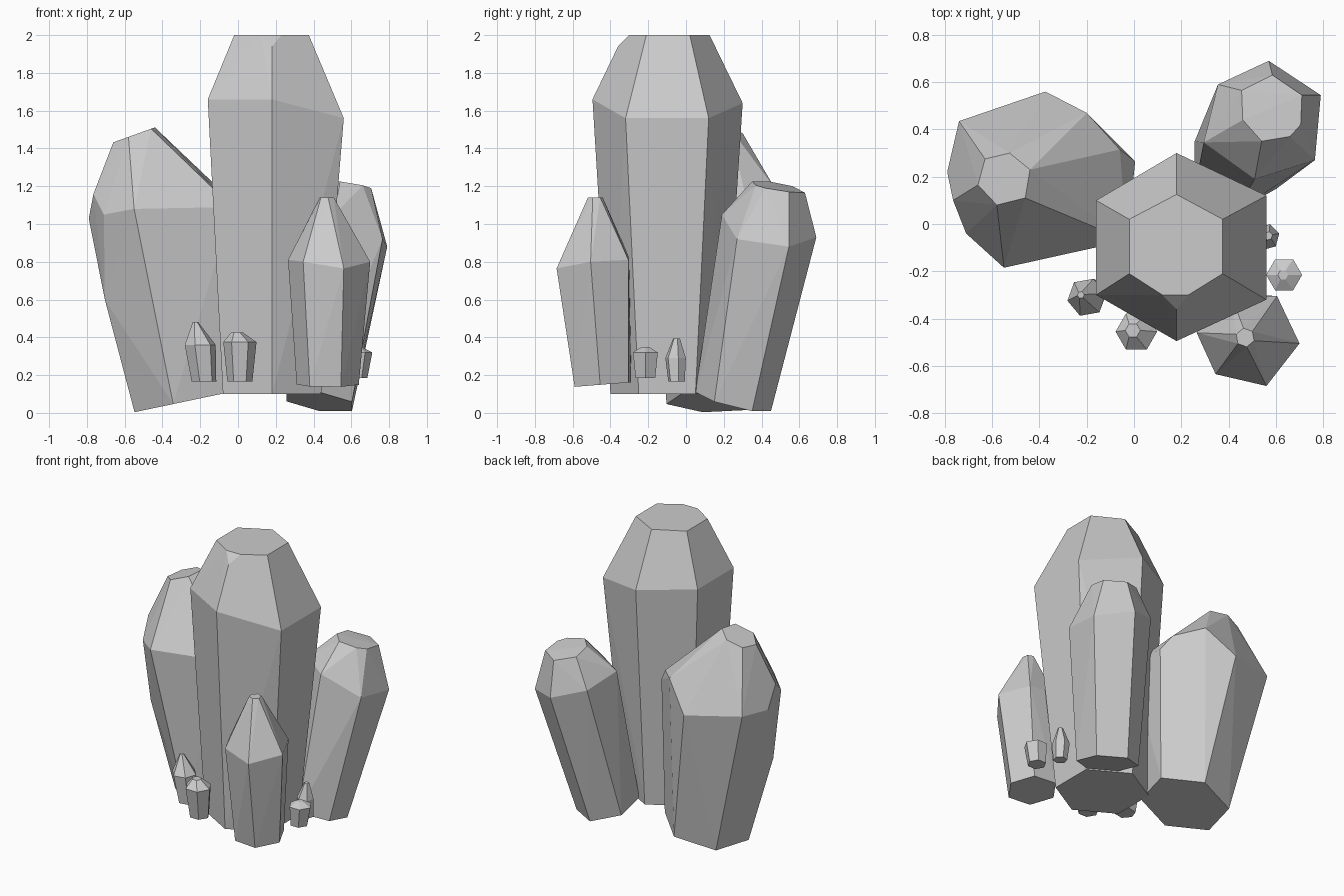
import bpy, bmesh
from math import sin, cos, radians
from mathutils import Vector


def ring(x, y, z, r, start=30, lean=(0, 0)):
    """Six-sided ring; lean is the axis tilt, so the ring sits square to it."""
    pts = []
    for i in range(6):
        a = radians(start + 60 * i)
        dx, dy = r * cos(a), r * sin(a)
        pts.append((x + dx, y + dy, z - lean[0] * dx - lean[1] * dy))
    return pts


def crystal(name, *rings):
    """Faceted crystal: the flat-sided skin around its base, shoulder and tip."""
    bm = bmesh.new()
    for ring_pts in rings:
        for p in ring_pts:
            bm.verts.new(Vector(p))
    bmesh.ops.convex_hull(bm, input=bm.verts[:])
    loose = [v for v in bm.verts if not v.link_faces]
    bmesh.ops.delete(bm, geom=loose, context='VERTS')
    bmesh.ops.dissolve_limit(bm, angle_limit=radians(2),
                             verts=bm.verts[:], edges=bm.edges[:])
    bmesh.ops.recalc_face_normals(bm, faces=bm.faces[:])
    me = bpy.data.meshes.new(name)
    bm.to_mesh(me)
    bm.free()
    ob = bpy.data.objects.new(name, me)
    bpy.context.collection.objects.link(ob)
    return ob


# Tall central crystal, with one chipped corner at the flat tip
crystal("main_crystal",
        ring(0.18, -0.10, 0.10, 0.30),
        [(0.18, 0.30, 1.64), (0.56, 0.12, 1.56), (0.56, -0.32, 1.56),
         (0.18, -0.495, 1.66), (-0.16, -0.30, 1.66), (-0.16, 0.10, 1.66)],
        [(0.18, 0.125, 2), (0.375, 0.02, 2), (0.375, -0.21, 2), (0.23, -0.30, 2),
         (0.12, -0.30, 2), (-0.02, -0.21, 2), (-0.02, 0.02, 2), (0.18, -0.36, 1.94)])

# Broad crystal leaning left, shoulder worn into extra facets
left_tip = [(-0.63, 0.275), (-0.526, 0.30), (-0.44, 0.23),
            (-0.46, 0.11), (-0.58, 0.08), (-0.66, 0.165)]
crystal("left_crystal",
        ring(-0.28, 0.17, 0.06, 0.28, 17, (-0.21, 0)),
        [(-0.705, 0.04, 0.60)],
        [(-0.765, 0.10, 1.16), (-0.71, -0.04, 1.05), (-0.55, -0.185, 1.08),
         (-0.03, -0.07, 1.09), (0.005, 0.265, 1.05), (-0.06, 0.315, 1.15),
         (-0.20, 0.47, 1.19), (-0.375, 0.56, 1.01), (-0.74, 0.435, 1.05),
         (-0.79, 0.22, 1.03)],
        [(x, y, 1.67 + 0.36 * x) for x, y in left_tip])

# Crystal leaning back and right
crystal("back_crystal",
        ring(0.43, 0.25, 0.06, 0.20, 30, (0.15, 0.25)),
        [(0.57, 0.69, 0.93), (0.79, 0.545, 0.88), (0.765, 0.27, 0.92),
         (0.51, 0.19, 1.05), (0.295, 0.345, 1.06), (0.355, 0.59, 1.0)],
        [(0.585, 0.63, 1.165), (0.71, 0.545, 1.17), (0.705, 0.42, 1.19),
         (0.66, 0.37, 1.205), (0.54, 0.35, 1.225), (0.46, 0.44, 1.225),
         (0.455, 0.565, 1.20)])

# Pointed crystal at the front right
crystal("front_crystal",
        ring(0.475, -0.44, 0.15, 0.165, -5, (0, -0.08)),
        [(0.605, -0.305, 0.81), (0.70, -0.505, 0.80), (0.56, -0.685, 0.765),
         (0.345, -0.635, 0.80), (0.265, -0.46, 0.81), (0.41, -0.30, 0.82)],
        ring(0.47, -0.48, 1.14, 0.04, -20))

# Small shards round the foot: base, shoulder and tip as (x, y, z, radius)
shards = [
    ((-0.18, -0.30, 0.165, 0.066), (-0.20, -0.31, 0.36, 0.083), (-0.225, -0.30, 0.48, 0.015), 10),
    ((0.01, -0.44, 0.165, 0.066), (0.01, -0.455, 0.375, 0.088), (-0.005, -0.45, 0.425, 0.032), 0),
    ((0.625, -0.215, 0.185, 0.06), (0.635, -0.215, 0.32, 0.076), (0.63, -0.215, 0.35, 0.022), 0),
    ((0.57, -0.05, 0.165, 0.045), (0.56, -0.055, 0.29, 0.056), (0.568, -0.05, 0.395, 0.018), 15),
]
for i, (base, shoulder, tip, start) in enumerate(shards, 1):
    crystal(f"small_shard_{i}", *(ring(*r, start) for r in (base, shoulder, tip)))
